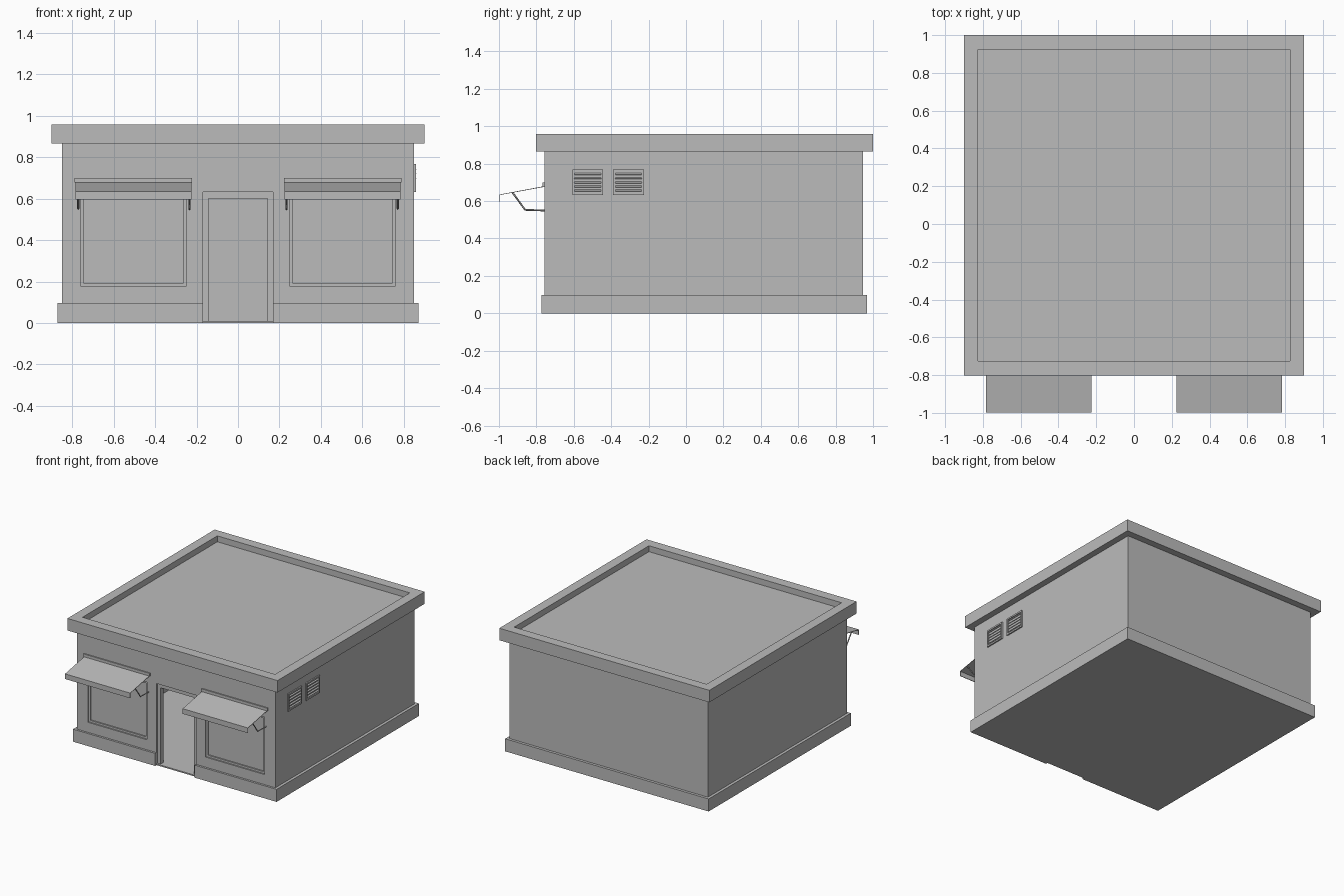
import bpy
import bmesh
from math import radians

if "Cube" in bpy.data.objects:
    bpy.data.objects.remove(bpy.data.objects["Cube"], do_unlink=True)

# Single material
GREY = (0.5, 0.5, 0.5, 1)
grey = bpy.data.materials.new("plain grey")
grey.use_nodes = True
grey.diffuse_color = GREY
grey.node_tree.nodes["Principled BSDF"].inputs["Base Color"].default_value = GREY


def box(name, x, y, z):
    """Box from (min, max) ranges on each axis."""
    mesh = bpy.data.meshes.new(name)
    bm = bmesh.new()
    bmesh.ops.create_cube(bm, size=1)
    for v in bm.verts:
        v.co = [(r[0] + r[1]) / 2 + c * (r[1] - r[0]) for c, r in zip(v.co, (x, y, z))]
    bm.to_mesh(mesh)
    bm.free()
    mesh.materials.append(grey)
    obj = bpy.data.objects.new(name, mesh)
    bpy.context.collection.objects.link(obj)
    return obj


def apply(obj, modifier):
    bpy.context.view_layer.objects.active = obj
    bpy.ops.object.modifier_apply(modifier=modifier.name)


def cut(obj, x, y, z):
    """Subtract a box from an object."""
    cutter = box("cutter", x, y, z)
    mod = obj.modifiers.new("cut", "BOOLEAN")
    mod.operation = "DIFFERENCE"
    mod.solver = "EXACT"
    mod.object = cutter
    apply(obj, mod)
    bpy.data.objects.remove(cutter, do_unlink=True)


def span(side, a, b):
    """Range mirrored to the given side of x = 0."""
    return tuple(sorted((side * a, side * b)))


FRONT, BACK = -0.757, 0.947

# Hollow walls with an open doorway and a stepped door frame
walls = box("walls", (-0.85, 0.85), (FRONT, BACK), (0, 0.88))
cut(walls, (-0.8, 0.8), (FRONT + 0.05, BACK - 0.05), (0.01, 0.85))
cut(walls, (-0.17, 0.17), (-0.9, FRONT + 0.015), (0.01, 0.632))
cut(walls, (-0.143, 0.143), (-0.9, FRONT + 0.1), (0.01, 0.6))

# Shallow shop windows: frame step, then glass step
for side in (-1, 1):
    cut(walls, span(side, 0.25, 0.757), (-0.9, FRONT + 0.01), (0.175, 0.62))
    cut(walls, span(side, 0.265, 0.742), (-0.9, FRONT + 0.02), (0.19, 0.605))

# Plinth around the foot, open at the door
plinth = box("plinth", (-0.872, 0.872), (-0.773, 0.968), (0, 0.097))
cut(plinth, (-0.84, 0.84), (FRONT + 0.01, BACK - 0.01), (-0.1, 0.2))
cut(plinth, (-0.17, 0.17), (-0.9, -0.7), (-0.1, 0.2))

# Flat roof sunk behind a parapet
roof = box("roof_parapet", (-0.9, 0.9), (-0.802, 1.0), (0.865, 0.958))
cut(roof, (-0.825, 0.825), (-0.725, 0.925), (0.912, 1.1))


def awning_sheet(side):
    """Thin sloping sheet with a hanging front edge."""
    profile = [(FRONT, 0.68), (-0.998, 0.635), (-0.998, 0.595)]
    bm = bmesh.new()
    rows = [[bm.verts.new((x, y, z)) for y, z in profile] for x in span(side, 0.225, 0.783)]
    for i in range(2):
        bm.faces.new((rows[0][i], rows[0][i + 1], rows[1][i + 1], rows[1][i]))
    mesh = bpy.data.meshes.new("awning_sheet")
    bm.to_mesh(mesh)
    bm.free()
    mesh.materials.append(grey)
    obj = bpy.data.objects.new("awning_sheet", mesh)
    bpy.context.collection.objects.link(obj)
    mod = obj.modifiers.new("thickness", "SOLIDIFY")
    mod.thickness = 0.004
    apply(obj, mod)


def awning_arm(x):
    """Bent bracket from the wall to the underside of the awning."""
    curve = bpy.data.curves.new("awning_arm", "CURVE")
    curve.dimensions = "3D"
    curve.bevel_depth = 0.005
    curve.bevel_resolution = 0
    curve.use_fill_caps = True
    path = [(FRONT, 0.55), (-0.86, 0.553), (-0.927, 0.645)]
    line = curve.splines.new("POLY")
    line.points.add(len(path) - 1)
    for point, (y, z) in zip(line.points, path):
        point.co = (x, y, z, 1)
    curve.materials.append(grey)
    bpy.context.collection.objects.link(bpy.data.objects.new("awning_arm", curve))


# Awnings with wall rails and arms
for side in (-1, 1):
    awning_sheet(side)
    box("awning_rail", span(side, 0.221, 0.788), (-0.766, FRONT + 0.005), (0.678, 0.7))
    for x in (0.234, 0.771):
        awning_arm(side * x)

# Louvred vents on the left wall
for y0 in (-0.608, -0.39):
    y1 = y0 + 0.165
    vent = box("vent_frame", (0.845, 0.86), (y0, y1), (0.633, 0.768))
    cut(vent, (0.852, 0.9), (y0 + 0.012, y1 - 0.012), (0.645, 0.756))
    for i in range(5):
        slat = box("vent_slat", (-0.007, 0.007), (y0 + 0.01, y1 - 0.01), (-0.002, 0.002))
        slat.location = (0.854, 0, 0.657 + i * 0.022)
        slat.rotation_euler.y = radians(40)
